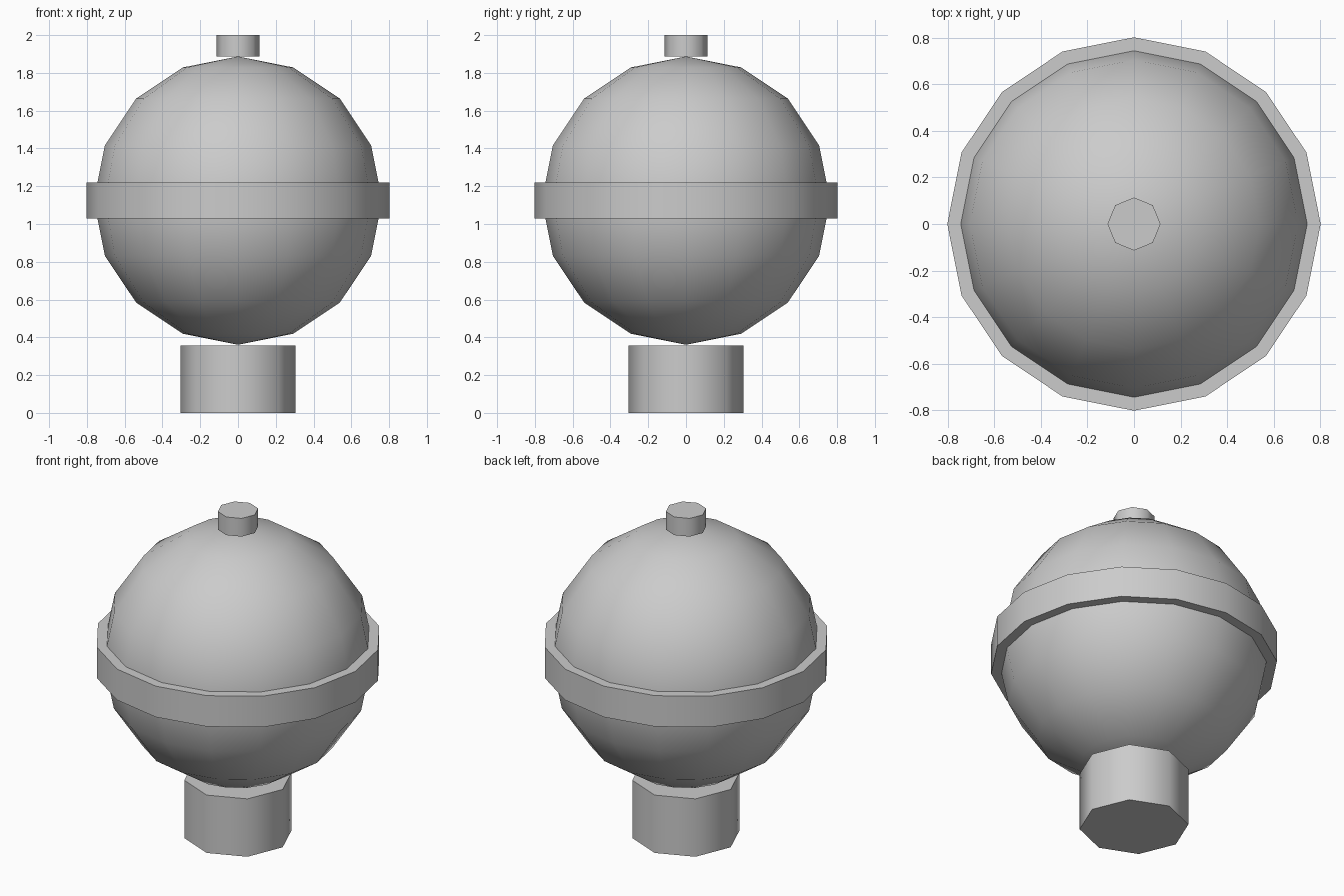
import bpy
import math

if "Cube" in bpy.data.objects:
    bpy.data.objects.remove(bpy.data.objects["Cube"])

grey = bpy.data.materials.new("light grey")
grey.diffuse_color = (0.6, 0.6, 0.6, 1.0)
grey.use_nodes = True
grey.node_tree.nodes["Principled BSDF"].inputs["Base Color"].default_value = grey.diffuse_color


def finish(name, angle):
    ob = bpy.context.object
    ob.name = name
    ob.data.materials.append(grey)
    bpy.ops.object.shade_smooth_by_angle(angle=math.radians(angle))
    return ob


def cylinder(name, sides, radius, z0, z1):
    bpy.ops.mesh.primitive_cylinder_add(
        vertices=sides, radius=radius, depth=z1 - z0, location=(0, 0, (z0 + z1) / 2))
    return finish(name, 60)


# Octagonal base socket
cylinder("base", 8, 0.305, 0.0, 0.357)

# Globe
bpy.ops.mesh.primitive_uv_sphere_add(
    segments=16, ring_count=8, radius=0.763, location=(0, 0, 1.124))
finish("globe", 60)

# Band around the middle
cylinder("middle_band", 16, 0.802, 1.028, 1.219)

# Small octagonal knob on top
cylinder("top_knob", 8, 0.114, 1.888, 2.0)
